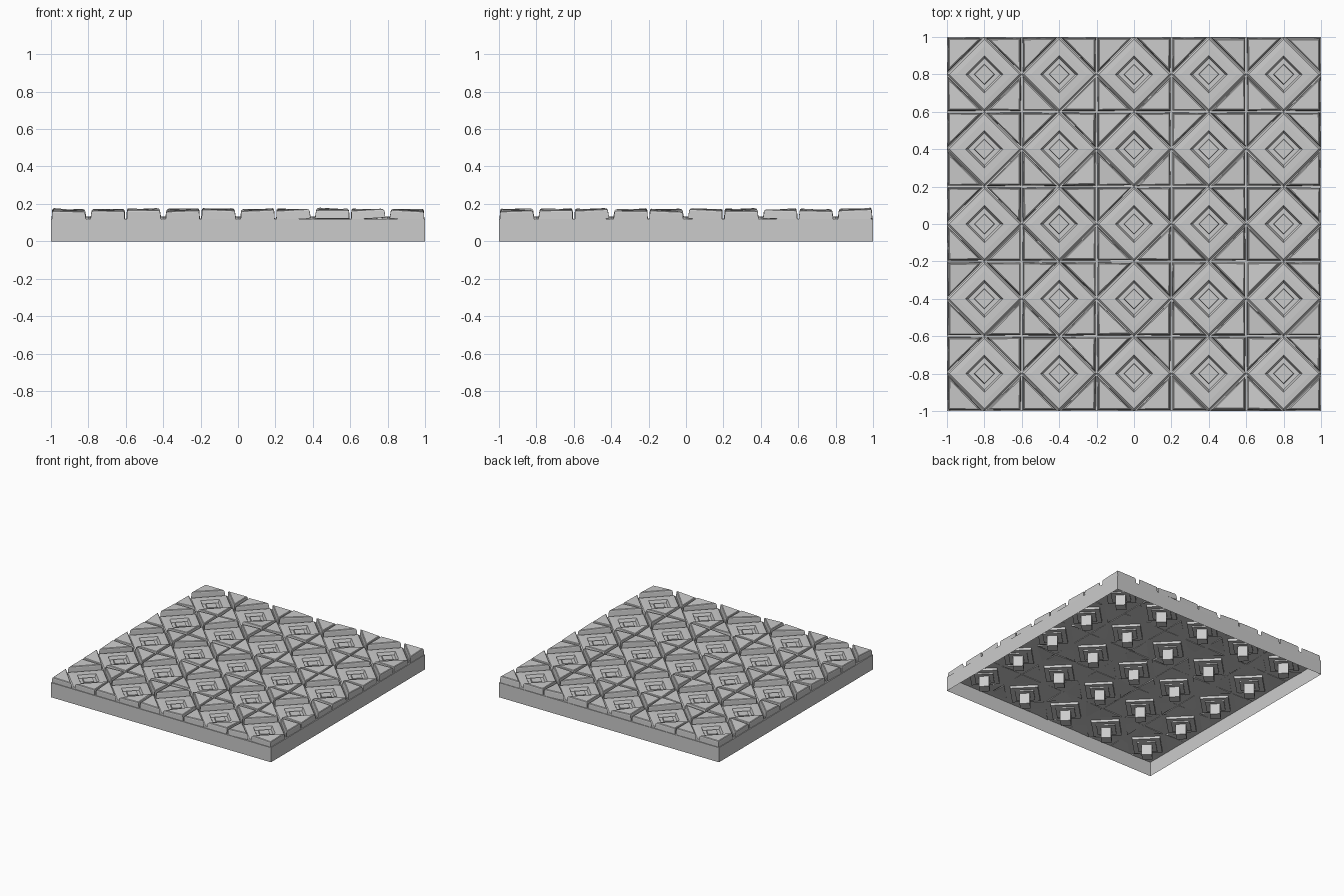
import bpy, bmesh, math, random
from mathutils import Vector, Matrix

random.seed(7)
default = bpy.data.objects.get("Cube")
if default:
    bpy.data.objects.remove(default, do_unlink=True)

stone = bpy.data.materials.new("grey_stone")
stone.use_nodes = True
GREY = (0.6, 0.6, 0.6, 1.0)
stone.diffuse_color = GREY
stone.node_tree.nodes["Principled BSDF"].inputs["Base Color"].default_value = GREY

TILES, PITCH = 5, 0.4
HALF = PITCH / 2
SLAB = 0.12
CENTRES = [Vector(((i - 2) * PITCH, (j - 2) * PITCH, 0))
           for i in range(TILES) for j in range(TILES)]


def loft(bm, rings, caps=True, matrix=Matrix()):
    """Skin a stack of point rings, closing both ends if asked."""
    loops = [[bm.verts.new(matrix @ Vector(p)) for p in ring] for ring in rings]
    n = len(loops[0])
    for low, high in zip(loops, loops[1:]):
        for k in range(n):
            m = (k + 1) % n
            bm.faces.new((low[k], low[m], high[m], high[k]))
    if caps:
        bm.faces.new(loops[0][::-1])
        bm.faces.new(loops[-1])


def diamond(r, z):
    return [(r, 0, z), (0, r, z), (-r, 0, z), (0, -r, z)]


def finish(bm, name):
    mesh = bpy.data.meshes.new(name)
    bm.to_mesh(mesh)
    bm.free()
    mesh.materials.append(stone)
    obj = bpy.data.objects.new(name, mesh)
    bpy.context.collection.objects.link(obj)
    return obj


# Base: four thin walls, open underneath, with a slab pierced by diamonds
bm = bmesh.new()
square = [(-1, -1), (1, -1), (1, 1), (-1, 1)]
loft(bm, [[(x, y, z) for x, y in square] for z in (0, SLAB)], caps=False)
for c in CENTRES:
    for sx, sy in square:
        corner = [(sx, sy), (0, sy), (sx, 0)]
        if sx * sy < 0:
            corner.reverse()
        bm.faces.new([bm.verts.new(c + Vector((x * HALF, y * HALF, SLAB)))
                      for x, y in corner])
bmesh.ops.remove_doubles(bm, verts=bm.verts, dist=0.0005)
finish(bm, "base")

# Diamond medallions: hanging peg, stepped underside, framed recess and boss
PROFILE = [(0.055, 0.003), (0.055, 0.09), (0.1, 0.09), (0.1, 0.1),
           (0.15, 0.1), (0.15, SLAB), (HALF, SLAB), (0.188, 0.13),
           (0.15, 0.132), (0.1, 0.132), (0.086, 0.108), (0.055, 0.108),
           (0.052, 0.12)]
bm = bmesh.new()
for c in CENTRES:
    loft(bm, [diamond(r, z) for r, z in PROFILE], matrix=Matrix.Translation(c))
finish(bm, "diamond_medallions")


# Corner stones: chamfered triangles, each settled at its own slight tilt
def triangle(gap, z):
    far, near = HALF - gap, gap * 2.4
    return [(far, far, z), (near, far, z), (far, near, z)]


def wobble(degrees):
    return math.radians(random.uniform(-degrees, degrees))


bm = bmesh.new()
pivot = Vector((0.135, 0.135, 0.14))
for c in CENTRES:
    for quarter in range(4):
        tilt = (Matrix.Rotation(wobble(3.5), 4, 'X')
                @ Matrix.Rotation(wobble(3.5), 4, 'Y')
                @ Matrix.Rotation(wobble(0.8), 4, 'Z'))
        place = (Matrix.Translation(c)
                 @ Matrix.Rotation(quarter * math.pi / 2, 4, 'Z')
                 @ Matrix.Translation(pivot) @ tilt @ Matrix.Translation(-pivot))
        top = 0.168 + random.uniform(-0.003, 0.004)
        loft(bm, [triangle(0.005, 0.118), triangle(0.007, top - 0.011),
                  triangle(0.009, top - 0.004), triangle(0.014, top)],
             matrix=place)
bmesh.ops.recalc_face_normals(bm, faces=bm.faces)
finish(bm, "corner_stones")
